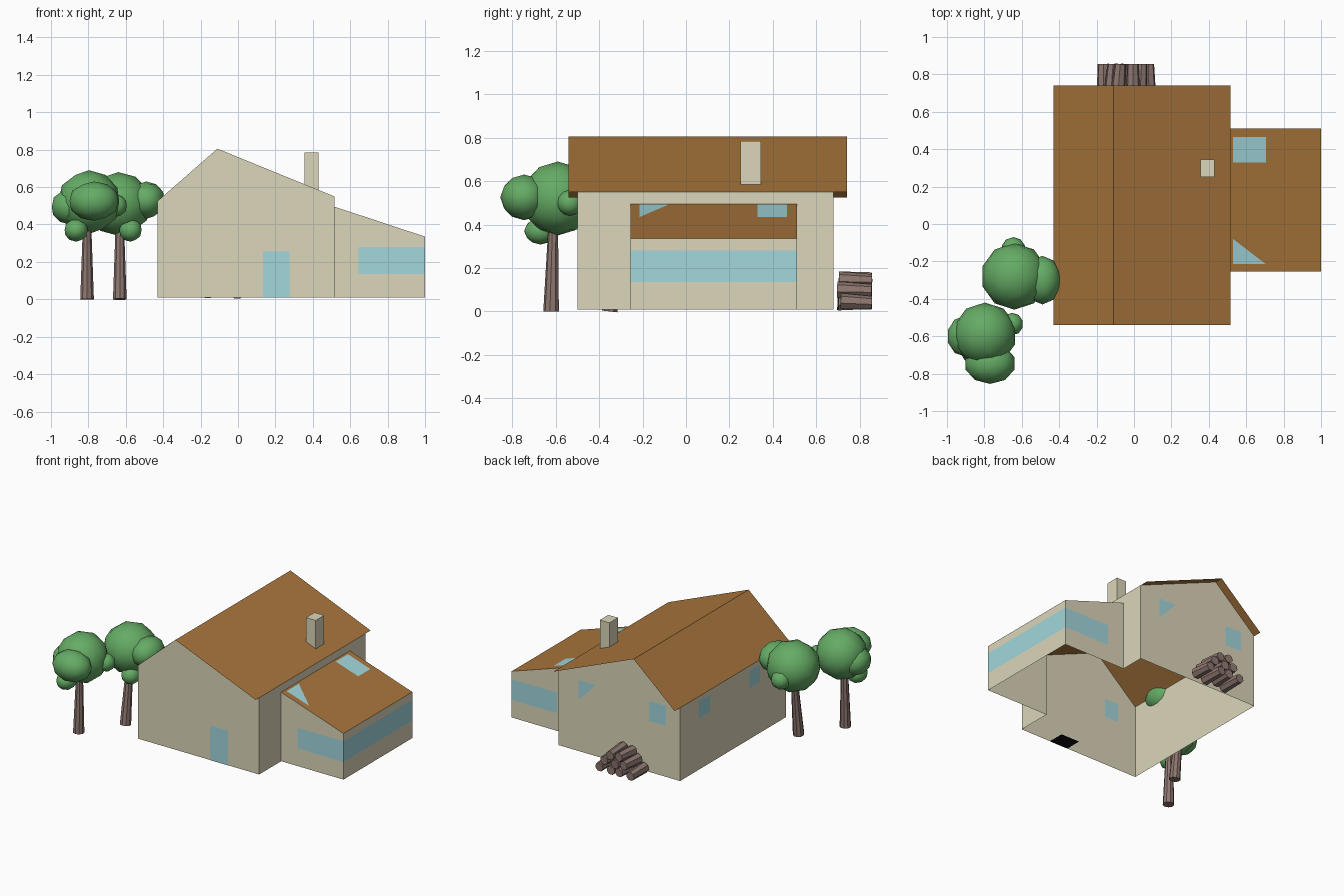
import bpy, bmesh, math, random
from mathutils import Vector, Matrix

if "Cube" in bpy.data.objects:
    bpy.data.objects.remove(bpy.data.objects["Cube"])

random.seed(4)


def mat(name, rgb):
    m = bpy.data.materials.new(name)
    m.diffuse_color = (*rgb, 1)
    m.use_nodes = True
    m.node_tree.nodes["Principled BSDF"].inputs["Base Color"].default_value = m.diffuse_color
    return m


WALL = mat("plaster", (0.716, 0.672, 0.491))
ROOF = mat("roof_tile", (0.40, 0.18, 0.045))
GLASS = mat("glass", (0.36, 0.68, 0.716))
LEAF = mat("leaf", (0.13, 0.41, 0.13))
BARK = mat("bark", (0.27, 0.185, 0.16))
BLACK = mat("black", (0.005, 0.005, 0.005))


def add_object(name, bm, material):
    me = bpy.data.meshes.new(name)
    bm.to_mesh(me)
    bm.free()
    me.materials.append(material)
    ob = bpy.data.objects.new(name, me)
    bpy.context.collection.objects.link(ob)
    return ob


def sheet(name, polys, material):
    """Flat panels, each given as a list of corner points."""
    bm = bmesh.new()
    for p in polys:
        bm.faces.new([bm.verts.new(v) for v in p])
    bmesh.ops.remove_doubles(bm, verts=bm.verts, dist=1e-5)
    return add_object(name, bm, material)


def on_x(x, pts):
    return [(x, a, b) for a, b in pts]


def on_y(y, pts):
    return [(a, y, b) for a, b in pts]


def rect(a0, a1, b0, b1):
    return [(a0, b0), (a1, b0), (a1, b1), (a0, b1)]


G = 0.01                                    # wall base height
XL, XR, XA, RX = -0.43, 0.515, 1.0, -0.11   # left wall, right wall, annex end, ridge
YF, YB = -0.50, 0.68                        # main house front and back
AF, AB = -0.255, 0.51                       # annex front and back
ZL, ZR, ZT = 0.525, 0.55, 0.805             # eaves and ridge
A0, A1 = 0.495, 0.335                       # annex roof heights

# Main house walls, open underneath and open towards the annex
gable = [(XL, G), (XR, G), (XR, ZR), (RX, ZT), (XL, ZL)]
side = [(YF, G), (AF, G), (AF, A0), (AB, A0), (AB, G), (YB, G), (YB, ZR), (YF, ZR)]
sheet("house_walls", [on_y(YF, gable), on_y(YB, gable[::-1]),
                      on_x(XL, rect(YB, YF, G, ZL)), on_x(XR, side)], WALL)

# Annex walls
end = [(XR, G), (XA, G), (XA, A1), (XR, A0)]
sheet("annex_walls", [on_y(AF, end), on_y(AB, end[::-1]),
                      on_x(XA, rect(AF, AB, G, A1))], WALL)


# Roof slopes
def slope(x0, z0, x1, z1, y0, y1):
    return [(x0, y0, z0), (x1, y0, z1), (x1, y1, z1), (x0, y1, z0)]


sheet("main_roof", [slope(XL, ZL, RX, ZT, -0.54, 0.74),
                    slope(RX, ZT, XR, ZR, -0.54, 0.74)], ROOF)
sheet("annex_roof", [slope(XR, A0, XA, A1, AF, AB)], ROOF)

# Chimney with its foot cut along the roof slope
cx0, cx1, ctop = 0.355, 0.43, 0.785
foot = lambda x: ZT + (ZR - ZT) * (x - RX) / (XR - RX)
bm = bmesh.new()
face = bm.faces.new([bm.verts.new((x, 0.25, z)) for x, z in
                     [(cx0, foot(cx0)), (cx1, foot(cx1)), (cx1, ctop), (cx0, ctop)]])
ext = bmesh.ops.extrude_face_region(bm, geom=[face])
bmesh.ops.translate(bm, vec=(0, 0.095, 0),
                    verts=[v for v in ext["geom"] if isinstance(v, bmesh.types.BMVert)])
bmesh.ops.recalc_face_normals(bm, faces=bm.faces)
add_object("chimney", bm, WALL)

# Glazing, laid just off each wall
e = 0.002
sheet("door", [on_y(YF - e, rect(0.135, 0.275, G, 0.255))], GLASS)
sheet("door_mat", [[(x, y, G) for x, y in rect(0.135, 0.28, YF, -0.385)]], BLACK)
sheet("front_window", [on_y(YF + e, rect(-0.285, -0.175, 0.36, 0.49))], GLASS)
sheet("back_windows", [on_y(YB + e, [(0.36, 0.37), (0.36, 0.51), (0.225, 0.51)]),
                       on_y(YB + e, rect(-0.19, -0.32, 0.37, 0.51))], GLASS)
sheet("left_windows", [on_x(XL - e / 4, rect(y + 0.12, y, 0.37, 0.49))
                       for y in (0.35, -0.21)], GLASS)
band = rect(0.645, XA, 0.135, 0.28)
sheet("annex_window_band", [on_y(AF - e, band), on_y(AB + e, band[::-1]),
                            on_x(XA + e / 2, rect(AF, AB, 0.135, 0.28))], GLASS)
lift = lambda x, y: (x, y, A0 + (A1 - A0) * (x - XR) / (XA - XR) + e)
sheet("skylights", [[lift(*p) for p in rect(0.53, 0.705, 0.33, 0.465)],
                    [lift(0.53, -0.215), lift(0.705, -0.215), lift(0.53, -0.08)]], GLASS)


# Trees: tapered trunk and clustered foliage balls
def rod(bm, start, stop, r0, r1, sides):
    a, b = Vector(start), Vector(stop)
    d = b - a
    m = Matrix.Translation((a + b) / 2) @ d.to_track_quat('Z', 'Y').to_matrix().to_4x4()
    bmesh.ops.create_cone(bm, cap_ends=True, segments=sides, radius1=r0, radius2=r1,
                          depth=d.length, matrix=m)


def tree(name, base, top, blobs):
    bm = bmesh.new()
    rod(bm, base, top, 0.037, 0.022, 9)
    add_object(name + "_trunk", bm, BARK)
    bm = bmesh.new()
    for c, s in blobs:
        bmesh.ops.create_icosphere(bm, subdivisions=2, radius=1,
                                   matrix=Matrix.Translation(c) @ Matrix.Diagonal((*s, 1)))
    for f in bm.faces:
        f.smooth = True
    add_object(name + "_foliage", bm, LEAF)


tree("near_tree", (-0.807, -0.62, 0), (-0.807, -0.61, 0.42), [
    ((-0.797, -0.59, 0.52), (0.17, 0.17, 0.17)),
    ((-0.77, -0.745, 0.525), (0.137, 0.11, 0.105)),
    ((-0.90, -0.60, 0.495), (0.10, 0.11, 0.095)),
    ((-0.865, -0.67, 0.37), (0.065, 0.075, 0.062)),
    ((-0.652, -0.535, 0.50), (0.06, 0.06, 0.06))])
tree("far_tree", (-0.632, -0.35, 0), (-0.632, -0.30, 0.42), [
    ((-0.64, -0.28, 0.51), (0.178, 0.178, 0.17)),
    ((-0.49, -0.30, 0.53), (0.10, 0.13, 0.10)),
    ((-0.575, -0.37, 0.37), (0.062, 0.065, 0.062)),
    ((-0.645, -0.135, 0.47), (0.065, 0.065, 0.065))])

# Stacked firewood against the back wall
bm = bmesh.new()
for row, count in enumerate((4, 3, 2)):
    for i in range(count):
        x = -0.043 + (i - (count - 1) / 2) * 0.076
        z = 0.043 + row * 0.051
        j = lambda s: random.uniform(-s, s)
        rod(bm, (x + j(0.01), 0.705 + j(0.01), z + j(0.006)),
            (x + j(0.01), 0.855, z + j(0.006)), 0.038, 0.031, 7)
add_object("firewood_pile", bm, BARK)
